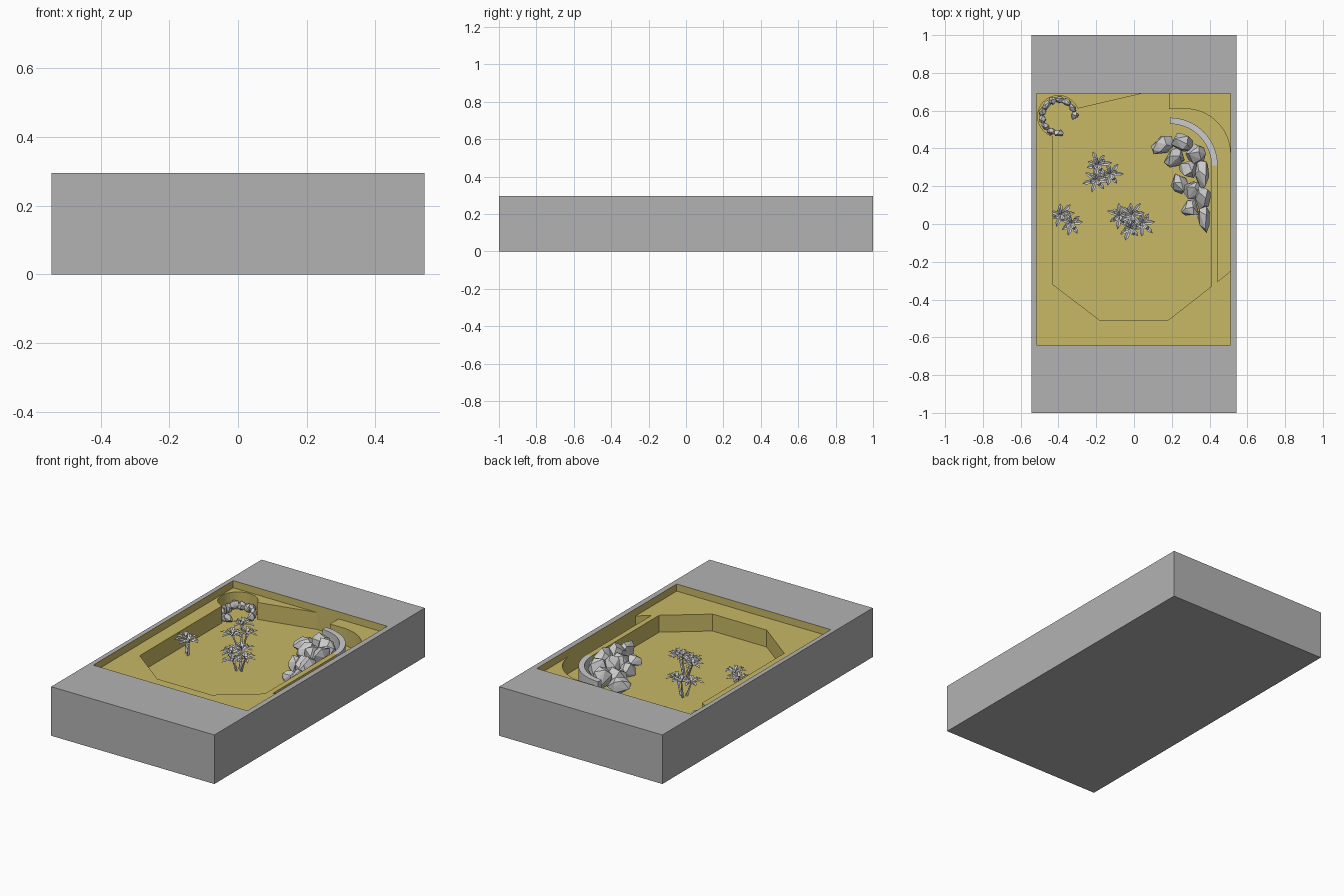
import bpy, bmesh, random
from math import sin, cos, radians, pi
from mathutils import Vector

if "Cube" in bpy.data.objects:
    bpy.data.objects.remove(bpy.data.objects["Cube"])

random.seed(4)
TOP, LEDGE, FLOOR = 0.295, 0.252, 0.15

yellow = bpy.data.materials.new("sand_yellow")
yellow.diffuse_color = (0.58, 0.48, 0.13, 1)
yellow.use_nodes = True
yellow.node_tree.nodes["Principled BSDF"].inputs["Base Color"].default_value = yellow.diffuse_color
grey = bpy.data.materials.new("plain_grey")
grey.diffuse_color = (0.45, 0.45, 0.45, 1)
grey.use_nodes = True
grey.node_tree.nodes["Principled BSDF"].inputs["Base Color"].default_value = grey.diffuse_color


def finish(bm, name, mats=()):
    bmesh.ops.recalc_face_normals(bm, faces=bm.faces[:])
    me = bpy.data.meshes.new(name)
    bm.to_mesh(me)
    bm.free()
    for m in mats:
        me.materials.append(m)
    ob = bpy.data.objects.new(name, me)
    bpy.context.collection.objects.link(ob)
    return ob


def prism(name, pts, z0, z1, mats=()):
    bm = bmesh.new()
    face = bm.faces.new([bm.verts.new((x, y, z0)) for x, y in pts])
    ext = bmesh.ops.extrude_face_region(bm, geom=[face])
    for v in ext["geom"]:
        if isinstance(v, bmesh.types.BMVert):
            v.co.z = z1
    return finish(bm, name, mats)


def arc(cx, cy, r, a0, a1, n=16):
    return [(cx + r * cos(radians(a0 + (a1 - a0) * i / n)),
             cy + r * sin(radians(a0 + (a1 - a0) * i / n))) for i in range(n + 1)]


# Grey block with a yellow-lined rectangular recess
X0, X1, Y0, Y1 = -0.515, 0.51, -0.64, 0.69
bm = bmesh.new()
loops = []
for x0, x1, y0, y1, z in ((-0.543, 0.543, -1, 1, 0), (-0.543, 0.543, -1, 1, TOP),
                          (X0, X1, Y0, Y1, TOP), (X0, X1, Y0, Y1, FLOOR)):
    loops.append([bm.verts.new((x, y, z)) for x, y in
                  ((x0, y0), (x1, y0), (x1, y1), (x0, y1))])
bm.faces.new(loops[0][::-1])
for k in range(3):
    a, b = loops[k], loops[k + 1]
    for i in range(4):
        j = (i + 1) % 4
        bm.faces.new((a[i], a[j], b[j], b[i])).material_index = int(k == 2)
bm.faces.new(loops[3]).material_index = 1
finish(bm, "base_block", (grey, yellow))

# Raised ledge around the basin, with the round bay and the thin divider strip
prism("basin_ledge",
      [(X0, Y0), (X1, Y0), (X1, -0.25), (0.443, -0.305), (0.443, 0.31), (0.41, 0.31),
       (0.41, -0.33), (0.18, -0.51), (-0.18, -0.51), (-0.43, -0.32)]
      + arc(-0.4, 0.57, 0.11, 254, 22, 24) + [(0.04, Y1), (X0, Y1)],
      FLOOR - 0.01, LEDGE, (yellow,))

# Corner ledge outside the side channel
prism("corner_ledge", [(X1, Y1), (0.185, Y1), (0.185, 0.61)]
      + arc(0.27, 0.37, 0.24, 90, 0), FLOOR - 0.01, LEDGE, (yellow,))

# Curved grey wall continuing the divider
prism("curved_wall", arc(0.19, 0.31, 0.253, 0, 90) + arc(0.19, 0.31, 0.22, 90, 0),
      FLOOR - 0.005, LEDGE)


# Faceted rocks
def add_rock(bm, c, size, turn):
    vs = []
    for i in range(15):
        h = 1 - 2 * (i + 0.5) / 15
        a = i * 2.4 + random.uniform(-0.5, 0.5)
        r = (1 - h * h) ** 0.5
        k = random.uniform(0.85, 1.15)
        p = Vector((r * cos(a) * size[0] * k, r * sin(a) * size[1] * k, h * size[2] * k))
        x = c[0] + p.x * cos(turn) - p.y * sin(turn)
        y = c[1] + p.x * sin(turn) + p.y * cos(turn)
        vs.append(bm.verts.new((x, y, min(max(c[2] + p.z, FLOOR - 0.01), 0.293))))
    res = bmesh.ops.convex_hull(bm, input=vs)
    loose = {g for g in res["geom_interior"] + res["geom_unused"]
             if isinstance(g, bmesh.types.BMVert)}
    bmesh.ops.delete(bm, geom=list(loose), context='VERTS')


bm = bmesh.new()
for x, y, z, sx, sy, sz, t in (
        (0.15, 0.42, 0.19, 0.07, 0.05, 0.05, 0.2), (0.26, 0.43, 0.21, 0.07, 0.05, 0.07, -0.3),
        (0.22, 0.35, 0.19, 0.06, 0.05, 0.06, 0.5), (0.33, 0.37, 0.23, 0.06, 0.06, 0.065, 0.8),
        (0.29, 0.29, 0.21, 0.06, 0.05, 0.07, -0.4), (0.365, 0.26, 0.23, 0.04, 0.09, 0.06, 0.0),
        (0.24, 0.21, 0.17, 0.045, 0.06, 0.06, 0.2), (0.31, 0.18, 0.19, 0.055, 0.06, 0.07, 0.5),
        (0.365, 0.14, 0.21, 0.04, 0.07, 0.07, 0.1), (0.30, 0.08, 0.16, 0.05, 0.05, 0.05, 0.3),
        (0.37, 0.04, 0.18, 0.036, 0.08, 0.06, 0.15)):
    add_rock(bm, (x, y, z), (sx, sy, sz), t)
finish(bm, "rock_heap")

# Broken ring of stones in the round bay
bm = bmesh.new()
for i in range(11):
    a = radians(5 + i * 26.5)
    add_rock(bm, (-0.4 + 0.086 * cos(a), 0.57 + 0.088 * sin(a), 0.172 + 0.008 * (i % 3)),
             (0.019, 0.028, 0.028), a)
finish(bm, "stone_ring")


# Leafy plants: leaning stems, each topped with creased pointed leaves
def add_shoot(bm, base, head):
    d = [Vector((cos(a), sin(a), 0)) for a in (0, pi / 2, pi, 3 * pi / 2)]
    lo = [bm.verts.new(base + v * 0.008) for v in d]
    hi = [bm.verts.new(head + v * 0.004) for v in d]
    for i in range(4):
        j = (i + 1) % 4
        bm.faces.new((lo[i], lo[j], hi[j], hi[i]))
    for ring, (n, length, rise) in enumerate(((7, 0.066, 0.016), (4, 0.042, 0.034))):
        for k in range(n):
            a = 2 * pi * (k + random.uniform(-0.2, 0.2)) / n + ring * 0.5
            out, side = Vector((cos(a), sin(a), 0)), Vector((-sin(a), cos(a), 0))
            s = length * random.uniform(0.85, 1.15)
            rows = []
            for t, w, h in ((0, 0.003, 0), (0.4, 0.010, 0.8), (0.72, 0.011, 1.0), (1, 0.001, 0.5)):
                c = head + out * s * t + Vector((0, 0, rise * h))
                rows.append([bm.verts.new(c + side * w),
                             bm.verts.new(c - Vector((0, 0, w * 0.4))),
                             bm.verts.new(c - side * w)])
            for p, q in zip(rows, rows[1:]):
                for i in range(2):
                    bm.faces.new((p[i], p[i + 1], q[i + 1], q[i]))


for name, cx, cy, shoots in (
        ("plant_back", -0.17, 0.265, ((-0.02, 0.05, 0.26), (-0.03, -0.03, 0.225), (0.045, 0.0, 0.24))),
        ("plant_left", -0.35, 0.02, ((-0.035, 0.03, 0.225), (0.02, -0.015, 0.235))),
        ("plant_middle", -0.01, 0.02, ((-0.065, 0.025, 0.225), (0.0, 0.03, 0.26), (0.055, -0.015, 0.235),
                                       (-0.01, -0.04, 0.215)))):
    bm = bmesh.new()
    for dx, dy, z in shoots:
        add_shoot(bm, Vector((cx + dx * 0.35, cy + dy * 0.35, FLOOR - 0.005)),
                  Vector((cx + dx, cy + dy, z)))
    finish(bm, name)
